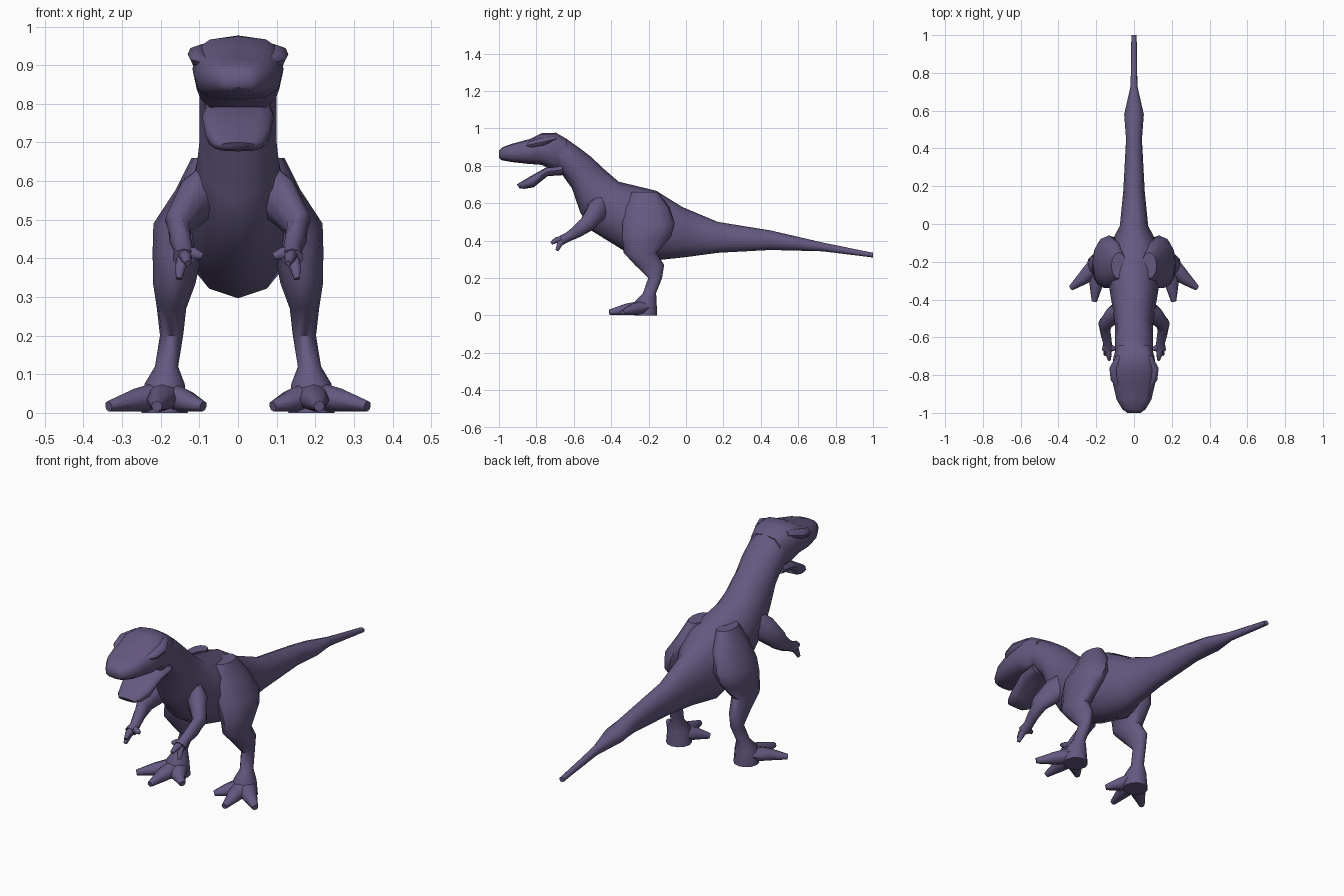
import bpy, bmesh, math
from mathutils import Vector

if "Cube" in bpy.data.objects:
    bpy.data.objects.remove(bpy.data.objects["Cube"])

skin = bpy.data.materials.new("purple_skin")
skin.diffuse_color = (0.13, 0.10, 0.22, 1)
skin.use_nodes = True
skin.node_tree.nodes["Principled BSDF"].inputs["Base Color"].default_value = skin.diffuse_color


def loft(name, rings, sides=12, power=1.0, mirror=False):
    """Skin a row of cross-sections; each is (centre, half-axis u, half-axis v)."""
    bm = bmesh.new()
    loops = []
    for c, u, v in rings:
        loop = []
        for i in range(sides):
            a = 2 * math.pi * i / sides
            s, k = math.sin(a), math.cos(a)
            s = math.copysign(abs(s) ** power, s) if abs(s) > 1e-6 else 0
            k = math.copysign(abs(k) ** power, k) if abs(k) > 1e-6 else 0
            loop.append(bm.verts.new(c + u * s + v * k))
        loops.append(loop)
    for a, b in zip(loops, loops[1:]):
        for i in range(sides):
            j = (i + 1) % sides
            bm.faces.new((a[i], a[j], b[j], b[i]))
    bm.faces.new(loops[0])
    bm.faces.new(loops[-1])
    bmesh.ops.recalc_face_normals(bm, faces=bm.faces)
    me = bpy.data.meshes.new(name)
    bm.to_mesh(me)
    bm.free()
    me.materials.append(skin)
    ob = bpy.data.objects.new(name, me)
    bpy.context.collection.objects.link(ob)
    bpy.ops.object.select_all(action='DESELECT')
    ob.select_set(True)
    bpy.context.view_layer.objects.active = ob
    bpy.ops.object.shade_smooth_by_angle(angle=math.radians(50))
    if mirror:
        ob.modifiers.new("Mirror", 'MIRROR')
    return ob


def profile(rows):
    """Side-view rows (top y, top z, bottom y, bottom z, half width) to rings."""
    out = []
    for ty, tz, by, bz, w in rows:
        t, b = Vector((0, ty, tz)), Vector((0, by, bz))
        out.append(((t + b) / 2, Vector((w, 0, 0)), (t - b) / 2))
    return out


def tube(rows):
    """Path rows (x, y, z, half width, half height) to rings across the path."""
    pts = [Vector(r[:3]) for r in rows]
    out = []
    for i, r in enumerate(rows):
        d = (pts[min(i + 1, len(pts) - 1)] - pts[max(i - 1, 0)]).normalized()
        side = d.cross(Vector((0, 0, 1))).normalized()
        out.append((pts[i], side * r[3], side.cross(d) * r[4]))
    return out


# tail, torso and neck in one skin
loft("body", profile([
    (1.0, .335, 1.0, .31, .014), (.73, .39, .73, .343, .018),
    (.58, .425, .58, .347, .052), (.45, .455, .45, .35, .042),
    (.17, .50, .17, .335, .057), (-.02, .58, 0, .312, .075),
    (-.16, .667, -.14, .297, .15), (-.36, .715, -.33, .345, .13),
    (-.43, .775, -.50, .45, .11), (-.51, .85, -.565, .55, .10),
    (-.565, .892, -.61, .68, .10), (-.64, .945, -.66, .75, .10),
    (-.68, .965, -.70, .76, .10)]))

# skull and upper jaw
loft("head", profile([
    (-.64, .945, -.64, .77, .09), (-.695, .977, -.71, .775, .108),
    (-.77, .975, -.77, .805, .118), (-.83, .945, -.84, .81, .114),
    (-.93, .918, -.93, .82, .092), (-.98, .90, -.985, .83, .06),
    (-1.0, .88, -1.0, .842, .035)]), power=.7)

# open lower jaw
loft("lower_jaw", profile([
    (-.66, .81, -.66, .75, .09), (-.75, .79, -.74, .745, .093),
    (-.83, .745, -.815, .685, .083), (-.88, .715, -.865, .677, .066),
    (-.905, .70, -.89, .68, .045)]), power=.7)

# brow ridges over the eyes
loft("brow", tube([
    (.075, -.70, .945, .02, .015), (.103, -.77, .928, .028, .024),
    (.10, -.82, .915, .024, .02), (.075, -.87, .905, .012, .01)]),
    sides=8, mirror=True)

# hind legs: thigh, shin and heel as horizontal sections
leg = [(.08, -.22, .66, .04, .07), (.10, -.21, .58, .06, .12),
       (.132, -.20, .49, .087, .14), (.157, -.21, .42, .064, .13),
       (.165, -.245, .335, .055, .088), (.172, -.195, .27, .038, .078),
       (.172, -.165, .20, .03, .037), (.185, -.195, .12, .03, .035),
       (.19, -.215, .075, .052, .058), (.19, -.215, 0, .06, .06)]
loft("hind_leg", [(Vector(r[:3]), Vector((r[3], 0, 0)), Vector((0, r[4], 0)))
                  for r in leg], mirror=True)

# three splayed toes on each foot
for label, tip, mid in (("inner", (.09, -.32), (.14, -.28)),
                        ("middle", (.21, -.41), (.20, -.32)),
                        ("outer", (.335, -.34), (.265, -.285))):
    loft(label + "_toe", tube([
        (.19, -.21, .045, .05, .04), (*mid, .033, .036, .03),
        (*tip, .017, .014, .014)]), sides=8, mirror=True)

# small arms
loft("arm", tube([
    (.05, -.43, .62, .03, .05), (.10, -.475, .56, .05, .065),
    (.155, -.53, .488, .035, .045), (.15, -.58, .45, .028, .034),
    (.14, -.63, .42, .024, .025), (.14, -.665, .402, .03, .025)]),
    sides=10, mirror=True)

# fingers
for label, tip in (("thumb", (.092, -.66, .405)),
                   ("upper_finger", (.13, -.72, .387)),
                   ("lower_finger", (.153, -.69, .347))):
    base = Vector((.14, -.645, .41))
    mid = base.lerp(Vector(tip), .55) + Vector((0, -.006, .006))
    loft(label, tube([(*base, .017, .017), (*mid, .016, .016),
                      (*tip, .008, .009)]), sides=8, mirror=True)
